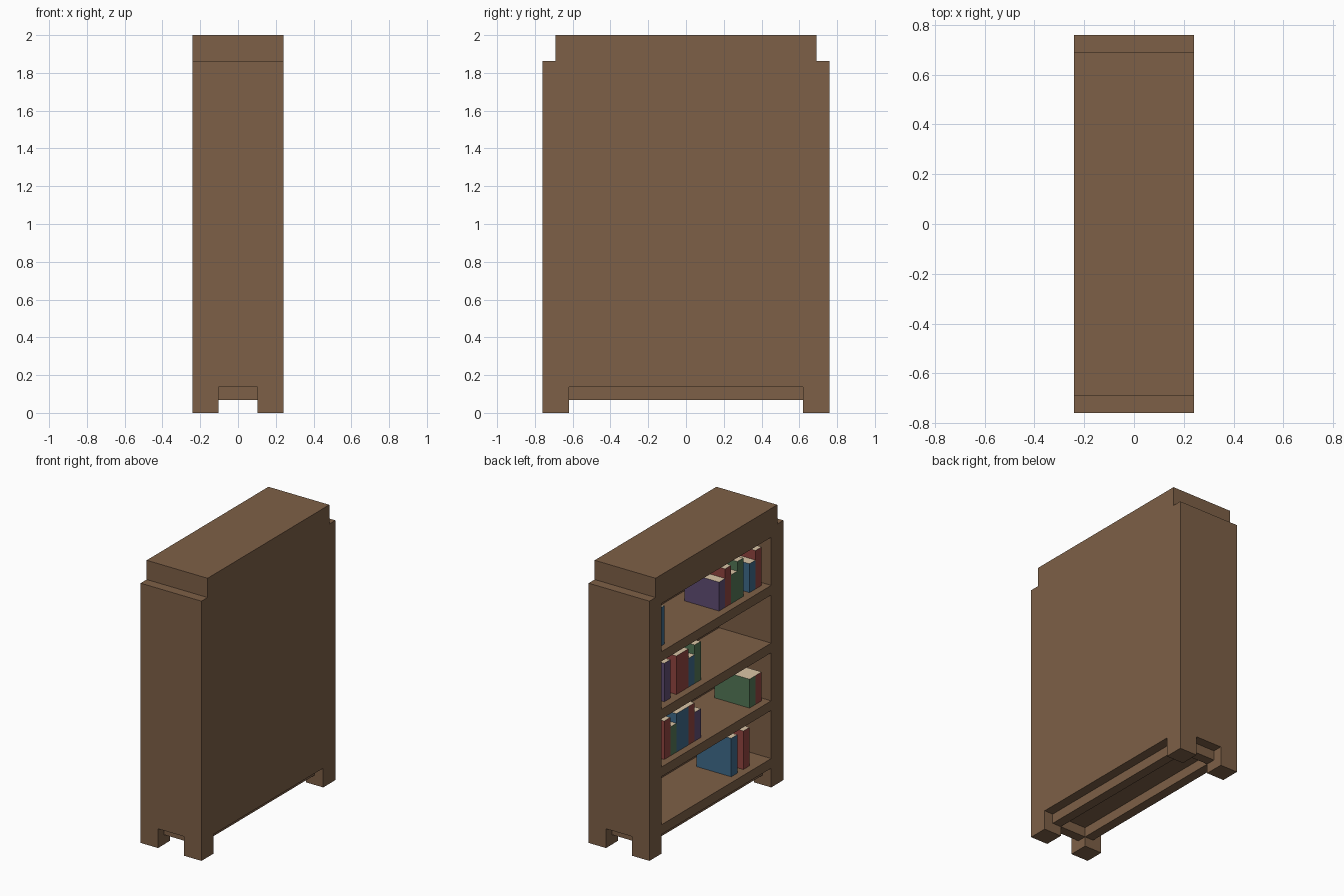
import bpy, bmesh

if "Cube" in bpy.data.objects:
    bpy.data.objects.remove(bpy.data.objects["Cube"])

U = 2 / 29  # the whole bookcase sits on a grid of 29 units height


def material(name, rgb):
    m = bpy.data.materials.new(name)
    m.diffuse_color = (*rgb, 1)
    m.use_nodes = True
    m.node_tree.nodes["Principled BSDF"].inputs["Base Color"].default_value = m.diffuse_color
    return m


WOOD = material("brown wood", (0.207, 0.117, 0.063))
PAGES = material("cream pages", (0.70, 0.56, 0.38))
COVERS = {
    "red": material("red cover", (0.29, 0.060, 0.051)),
    "green": material("green cover", (0.088, 0.185, 0.095)),
    "blue": material("blue cover", (0.050, 0.145, 0.255)),
    "purple": material("purple cover", (0.117, 0.075, 0.175)),
}


def add_box(bm, lo, hi):
    """Add an axis-aligned box, given in grid units, and return its top face."""
    pts = [[bm.verts.new((x * U, y * U, z * U)) for x, y in
            ((lo[0], lo[1]), (hi[0], lo[1]), (hi[0], hi[1]), (lo[0], hi[1]))]
           for z in (lo[2], hi[2])]
    a, b = pts
    bm.faces.new(a[::-1])
    top = bm.faces.new(b)
    for i in range(4):
        j = (i + 1) % 4
        bm.faces.new((a[i], a[j], b[j], b[i]))
    return top


def finish(bm, name, mats):
    bmesh.ops.recalc_face_normals(bm, faces=bm.faces)
    me = bpy.data.meshes.new(name)
    bm.to_mesh(me)
    bm.free()
    ob = bpy.data.objects.new(name, me)
    for m in mats:
        me.materials.append(m)
    bpy.context.collection.objects.link(ob)
    return ob


# Case: stepped side profile with feet, extruded along x
half = [(9, 2), (9, 0), (11, 0), (11, 27), (10, 27), (10, 29)]
profile = half + [(-y, z) for y, z in reversed(half)]
bm = bmesh.new()
face = bm.faces.new([bm.verts.new((-3.5 * U, y * U, z * U)) for y, z in profile])
ext = bmesh.ops.extrude_face_region(bm, geom=[face])
bmesh.ops.translate(bm, vec=(7 * U, 0, 0),
                    verts=[g for g in ext["geom"] if isinstance(g, bmesh.types.BMVert)])
case = finish(bm, "bookcase_body", [WOOD])

# Cutters: four shelf compartments and the gap between front and back feet
FLOORS = (3, 9, 15, 21)
bm = bmesh.new()
for z in FLOORS:
    add_box(bm, (-5, -9, z), (2.5, 9, z + 5))
add_box(bm, (-1.5, -13, -2), (1.5, 13, 2))
cutter = finish(bm, "compartment_cutter", [WOOD])
cutter.hide_render = True
mod = case.modifiers.new("compartments", "BOOLEAN")
mod.operation = "DIFFERENCE"
mod.solver = "EXACT"
mod.object = cutter
bpy.context.view_layer.objects.active = case
bpy.ops.object.modifier_apply(modifier=mod.name)
bpy.data.objects.remove(cutter)

# Skirt boards set back between the feet
bm = bmesh.new()
for s in (-1, 1):
    x0, x1 = sorted((1.5 * s, 2.5 * s))
    add_box(bm, (x0, -9, 1), (x1, 9, 2))
    y0, y1 = sorted((9 * s, 10 * s))
    add_box(bm, (-1.5, y0, 1), (1.5, y1, 2))
finish(bm, "base_skirt", [WOOD])

# Books on each shelf, bottom to top: (slot from the +y end, colour, height)
SHELVES = [
    [(14.5, "blue", 4), (16.5, "red", 4)],
    [(3.5, "red", 4), (4.5, "green", 3), (5.5, "blue", 4), (6.5, "blue", 4),
     (7.5, "red", 4), (8.5, "purple", 3), (17.5, "green", 3), (18.5, "red", 3)],
    [(3.5, "purple", 4), (5.5, "red", 4), (6.5, "red", 4), (7.5, "blue", 3),
     (8.5, "green", 4)],
    [(2.5, "blue", 4), (12.5, "purple", 3), (13.5, "red", 4), (14.5, "green", 3),
     (15.5, "green", 4), (17.5, "blue", 3), (18.5, "red", 4)],
]
for n, (floor, books) in enumerate(zip(FLOORS, SHELVES), 1):
    for k, (slot, colour, height) in enumerate(books, 1):
        bm = bmesh.new()
        top = add_box(bm, (-2.75, 10 - slot, floor), (1.25, 11 - slot, floor + height))
        top.material_index = 1  # page edges show on top
        finish(bm, f"{colour}_book_shelf{n}_{k}", [COVERS[colour], PAGES])
